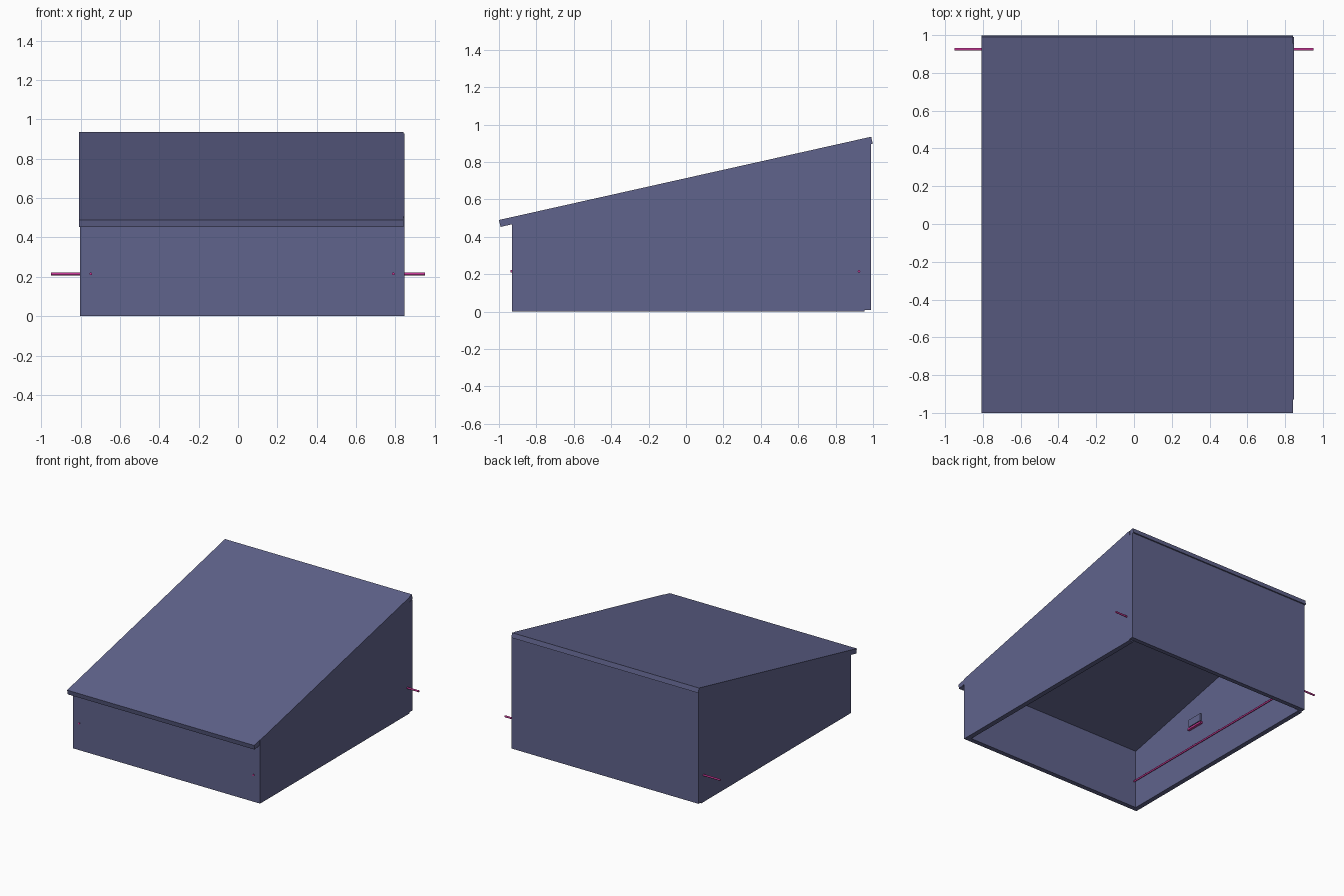
import bpy
import math
from mathutils import Vector

cube = bpy.data.objects.get("Cube")
if cube:
    bpy.data.objects.remove(cube, do_unlink=True)


def material(name, color):
    m = bpy.data.materials.new(name)
    m.use_nodes = True
    m.diffuse_color = color
    m.node_tree.nodes["Principled BSDF"].inputs["Base Color"].default_value = color
    return m


slate = material("slate blue", (0.117, 0.125, 0.262, 1))
magenta = material("magenta", (0.58, 0.04, 0.31, 1))


def panel(name, x0, x1, profile, mat=slate):
    """Extrude a (y, z) outline from x0 to x1."""
    n = len(profile)
    verts = [(x, y, z) for x in (x0, x1) for y, z in profile]
    faces = [tuple(reversed(range(n))), tuple(range(n, 2 * n))]
    faces += [(i, (i + 1) % n, n + (i + 1) % n, n + i) for i in range(n)]
    mesh = bpy.data.meshes.new(name)
    mesh.from_pydata(verts, [], faces)
    mesh.materials.append(mat)
    obj = bpy.data.objects.new(name, mesh)
    bpy.context.collection.objects.link(obj)
    return obj


def box(name, x0, x1, y0, y1, z0, z1, mat=slate):
    return panel(name, x0, x1, [(y0, z0), (y1, z0), (y1, z1), (y0, z1)], mat)


def rod(name, start, end, radius=0.007):
    a, b = Vector(start), Vector(end)
    bpy.ops.mesh.primitive_cylinder_add(vertices=12, radius=radius,
                                        depth=(b - a).length, location=(a + b) / 2)
    obj = bpy.context.object
    obj.name = name
    obj.rotation_euler = (b - a).to_track_quat("Z", "Y").to_euler()
    obj.data.materials.append(magenta)
    bpy.ops.object.shade_smooth_by_angle(angle=math.radians(40))


# Sloping lid
slope = math.atan2(0.445, 1.99)
thick = 0.038
dy, dz = thick * math.sin(slope), -thick * math.cos(slope)
low, high = (-1.0, 0.49), (0.99, 0.935)


def top_z(y):
    return low[1] + (y - low[0]) * math.tan(slope)


def under_z(y):
    return top_z(y) - thick / math.cos(slope)


panel("lid", -0.808, 0.842,
      [(low[0] + dy, low[1] + dz), (high[0] + dy, high[1] + dz), high, low])

# Side walls: one stops under the lid, the other rises beside it
y0, y1 = -0.93, 0.955
panel("right_wall", -0.803, -0.765,
      [(y0, 0), (y1, 0), (y1, under_z(y1)), (y0, under_z(y0))])
panel("left_wall", 0.807, 0.846,
      [(y0, 0), (y1, 0), (y1, top_z(y1)), (y0, top_z(y0))])

# Front and back walls
panel("front_wall", -0.765, 0.807,
      [(y0, 0), (-0.892, 0), (-0.892, under_z(-0.892)), (y0, under_z(y0))])
panel("back_wall", -0.803, 0.846,
      [(y1, 0.01), (0.99, 0.01), (0.99, under_z(0.99)), (y1, under_z(y1))])

# Thin rods running through the walls
rod("cross_rod", (-0.95, 0.925, 0.215), (0.95, 0.925, 0.215))
for side, x in (("right", -0.748), ("left", 0.79)):
    rod(side + "_long_rod", (x, -0.938, 0.215), (x, 0.925, 0.215))

# Small catch on the inner side wall
box("catch_block", -0.766, -0.75, -0.27, -0.14, 0.40, 0.46)
box("catch_bar", -0.766, -0.745, -0.28, -0.13, 0.375, 0.39, magenta)
